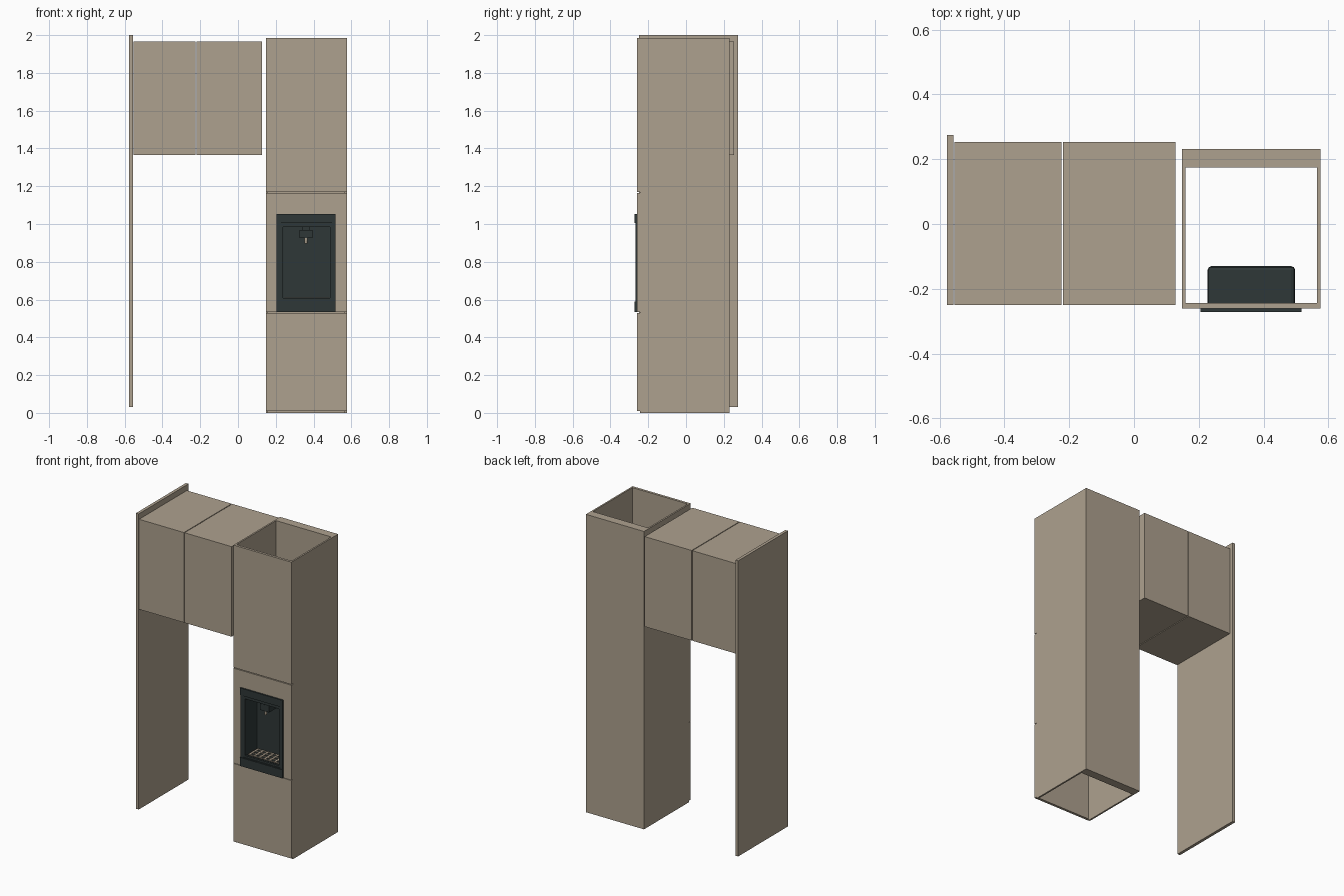
import bpy, bmesh

if "Cube" in bpy.data.objects:
    bpy.data.objects.remove(bpy.data.objects["Cube"])


def material(name, rgb):
    m = bpy.data.materials.new(name)
    m.diffuse_color = (*rgb, 1)
    m.use_nodes = True
    m.node_tree.nodes["Principled BSDF"].inputs["Base Color"].default_value = m.diffuse_color
    return m


TAN = material("warm_taupe", (0.42, 0.355, 0.272))
DARK = material("dark_slate", (0.028, 0.039, 0.039))


def finish(name, bm, mat):
    bmesh.ops.recalc_face_normals(bm, faces=bm.faces)
    me = bpy.data.meshes.new(name)
    bm.to_mesh(me)
    bm.free()
    me.materials.append(mat)
    ob = bpy.data.objects.new(name, me)
    bpy.context.collection.objects.link(ob)
    return ob


def add_box(bm, x0, x1, y0, y1, z0, z1):
    vs = bmesh.ops.create_cube(bm, size=1)["verts"]
    for v in vs:
        v.co = (x1 if v.co.x > 0 else x0, y1 if v.co.y > 0 else y0, z1 if v.co.z > 0 else z0)
    return vs


def boxes(name, mat, *dims):
    bm = bmesh.new()
    for d in dims:
        add_box(bm, *d)
    return finish(name, bm, mat)


def frame(name, mat, outer, inner, y0, y1):
    """Rectangular plate with a rectangular hole; rects are x0, x1, z0, z1."""
    bm = bmesh.new()

    def ring(r, y):
        return [bm.verts.new((x, y, z)) for x, z in
                ((r[0], r[2]), (r[1], r[2]), (r[1], r[3]), (r[0], r[3]))]
    rings = [ring(outer, y0), ring(inner, y0), ring(inner, y1), ring(outer, y1)]
    for k in range(4):
        a, b = rings[k], rings[(k + 1) % 4]
        for i in range(4):
            j = (i + 1) % 4
            bm.faces.new((a[i], a[j], b[j], b[i]))
    return finish(name, bm, mat)


# Side panel and the two wall cabinets
boxes("left_side_panel", TAN, (-0.577, -0.557, -0.25, 0.275, 0.03, 2.0))
boxes("left_wall_cabinet", TAN, (-0.554, -0.224, -0.25, 0.253, 1.365, 1.965))
boxes("right_wall_cabinet", TAN, (-0.219, 0.128, -0.25, 0.253, 1.365, 1.965))

# Tall housing: open at top and bottom, thick back
X0, X1 = 0.148, 0.576
boxes("tower_left_wall", TAN, (X0, X0 + 0.011, -0.243, 0.174, 0, 1.985))
boxes("tower_right_wall", TAN, (X1 - 0.011, X1, -0.243, 0.174, 0, 1.985))
boxes("tower_back", TAN, (X0, X1, 0.174, 0.231, 0, 1.985))

# Front panels
YF, YB = -0.26, -0.243
HOLE = (0.227, 0.497, 0.595, 1.005)
boxes("lower_front_panel", TAN, (X0, X1, YF, YB, 0.01, 0.53))
boxes("upper_front_panel", TAN, (X0, X1, YF, YB, 1.17, 1.985))
frame("middle_front_panel", TAN, (X0, X1, 0.533, 1.165), HOLE, YF, YB)

# Dispenser bezel, with raised bars at head and foot
frame("dispenser_bezel", DARK, (0.205, 0.517, 0.533, 1.052), HOLE, -0.268, YF)
boxes("bezel_bars", DARK, (0.205, 0.517, -0.272, -0.268, 1.005, 1.053),
      (0.205, 0.517, -0.272, -0.268, 0.533, 0.59))
frame("opening_trim", DARK, (0.227, 0.497, 0.595, 1.005), (0.237, 0.487, 0.607, 0.985),
      -0.264, -0.25)

# Recess: open-fronted tub with bevelled back edges
bm = bmesh.new()
add_box(bm, 0.227, 0.497, -0.25, -0.13, 0.59, 1.01)
bmesh.ops.delete(bm, geom=[f for f in bm.faces if f.normal.y < -0.5], context="FACES_ONLY")
bmesh.ops.bevel(bm, geom=[e for e in bm.edges if not e.is_boundary], offset=0.012,
                segments=2, profile=0.5, affect="EDGES")
tub = finish("dispenser_recess", bm, DARK)
solid = tub.modifiers.new("thickness", "SOLIDIFY")
solid.thickness = 0.008
solid.offset = -1

# Drip grate
slats = [(0.245 + i * 0.0375, 0.259 + i * 0.0375, -0.245, -0.145, 0.606, 0.612) for i in range(7)]
slats += [(0.245, 0.484, y, y + 0.008, 0.606, 0.611) for y in (-0.245, -0.214, -0.184, -0.153)]
boxes("drip_grate", TAN, *slats)

# Nozzle housing and spout
boxes("nozzle_housing", DARK, (0.326, 0.394, -0.235, -0.145, 0.925, 0.968),
      (0.34, 0.38, -0.225, -0.145, 0.968, 1.0))
bm = bmesh.new()
bmesh.ops.create_cone(bm, cap_ends=True, segments=12, radius1=0.007, radius2=0.009, depth=0.034)
bmesh.ops.translate(bm, vec=(0.36, -0.222, 0.914), verts=bm.verts)
finish("spout", bm, TAN)
